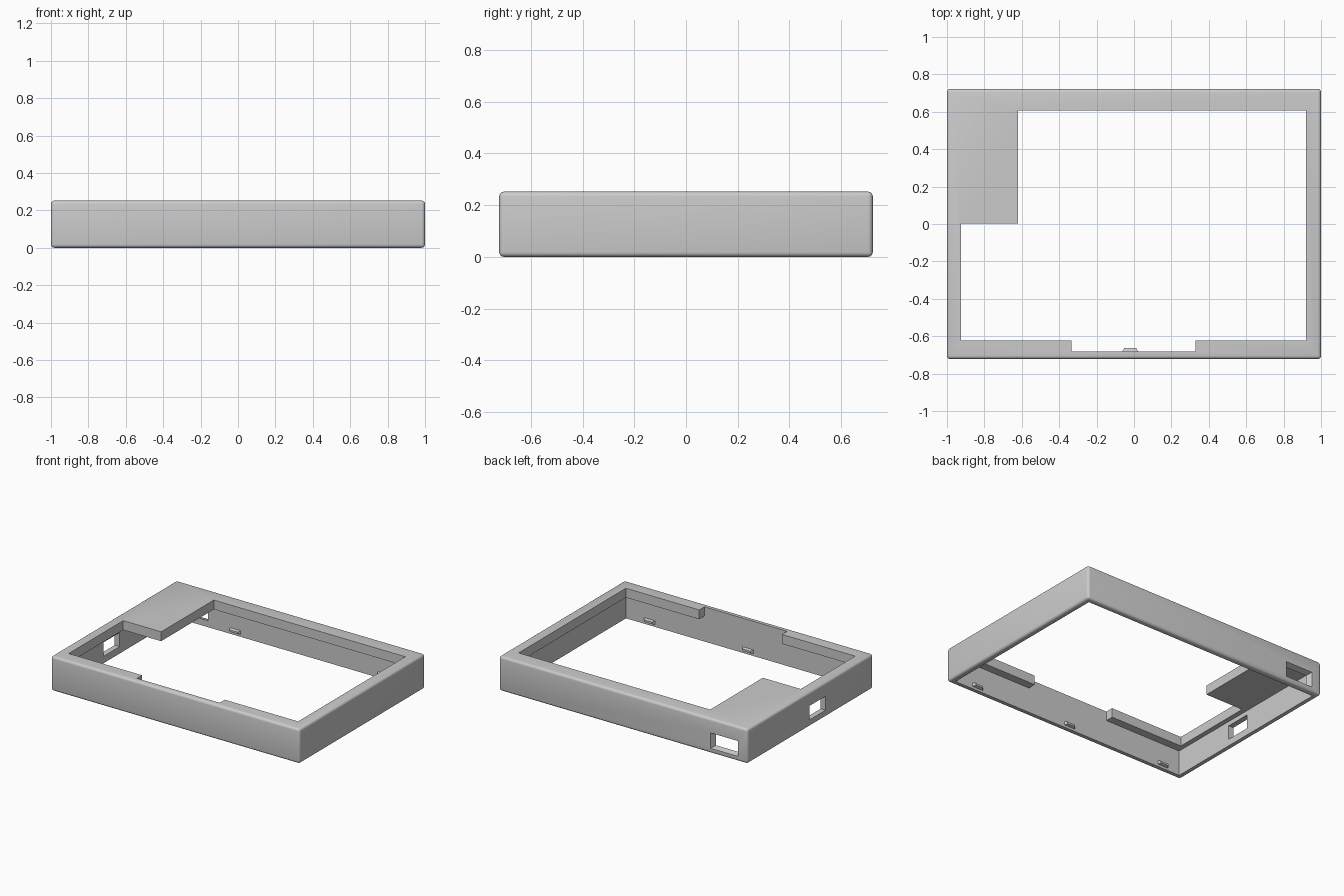
import bpy, bmesh

if "Cube" in bpy.data.objects:
    bpy.data.objects.remove(bpy.data.objects["Cube"])

grey = bpy.data.materials.new("light grey plastic")
grey.diffuse_color = (0.6, 0.6, 0.6, 1)
grey.use_nodes = True
grey.node_tree.nodes["Principled BSDF"].inputs["Base Color"].default_value = grey.diffuse_color

L, W, H = 1.0, 0.722, 0.252      # half length, half width, height
WALL, LIP = 0.04, 0.068          # wall and top lip thickness


def loft(name, bottom, top):
    """Closed solid between two matching loops of 3D points."""
    bm = bmesh.new()
    a = [bm.verts.new(p) for p in bottom]
    b = [bm.verts.new(p) for p in top]
    n = len(a)
    bm.faces.new(a)
    bm.faces.new(b)
    for i in range(n):
        j = (i + 1) % n
        bm.faces.new((a[i], a[j], b[j], b[i]))
    bmesh.ops.recalc_face_normals(bm, faces=bm.faces)
    me = bpy.data.meshes.new(name)
    bm.to_mesh(me)
    bm.free()
    ob = bpy.data.objects.new(name, me)
    bpy.context.collection.objects.link(ob)
    me.materials.append(grey)
    return ob


def prism(name, outline, z0, z1):
    return loft(name, [(x, y, z0) for x, y in outline], [(x, y, z1) for x, y in outline])


def rect(u0, u1, v0, v1):
    return [(u0, v0), (u1, v0), (u1, v1), (u0, v1)]


def apply(ob, kind, **settings):
    bpy.context.view_layer.objects.active = ob
    m = ob.modifiers.new(kind, kind)
    for key, value in settings.items():
        setattr(m, key, value)
    bpy.ops.object.modifier_apply(modifier=m.name)


def cut(ob, cutter):
    apply(ob, 'BOOLEAN', operation='DIFFERENCE', solver='EXACT', object=cutter)
    bpy.data.objects.remove(cutter)


# Rounded outer block
frame = prism("bezel_frame", rect(-L, L, -W, W), 0, H)
apply(frame, 'BEVEL', width=0.018, segments=4)

# Hollow below the lip
cut(frame, prism("hollow", rect(-L + WALL, L - WALL, -W + WALL, W - WALL), -0.1, H - LIP))

# Top opening with the corner shelf and the front notch
opening = [(-0.925, -0.623), (-0.335, -0.623), (-0.335, -W + WALL), (0.33, -W + WALL),
           (0.33, -0.623), (0.92, -0.623), (0.92, 0.608), (-0.62, 0.608),
           (-0.62, 0.003), (-0.925, 0.003)]
cut(frame, prism("opening", opening, 0.1, H + 0.1))

# Port in the left wall
cut(frame, prism("side_port", rect(-1.1, -0.9, -0.175, 0.012), 0.05, 0.152))

# Port in the back wall, flared outwards
inner = rect(-0.9, -0.725, 0.05, 0.13)
outer = rect(-0.925, -0.7, 0.035, 0.15)
cut(frame, loft("back_port", [(x, W - WALL - 0.01, z) for x, z in inner],
                [(x, W + 0.005, z) for x, z in outer]))

# Small tapered snap clips low on the inner walls
for side, places in ((-1, (-0.82, -0.02, 0.77)), (1, (-0.5, 0.69))):
    y0, y1 = side * (W - WALL + 0.01), side * (W - WALL - 0.018)
    for i, x in enumerate(places):
        loft(("front" if side < 0 else "back") + f"_clip_{i + 1}",
             [(u, y0, z) for u, z in rect(x - 0.05, x + 0.05, 0.014, 0.048)],
             [(u, y1, z) for u, z in rect(x - 0.032, x + 0.032, 0.024, 0.038)])

# Smooth the rounded edges only
bpy.ops.object.select_all(action='DESELECT')
frame.select_set(True)
bpy.context.view_layer.objects.active = frame
bpy.ops.object.shade_smooth_by_angle(angle=0.52)
